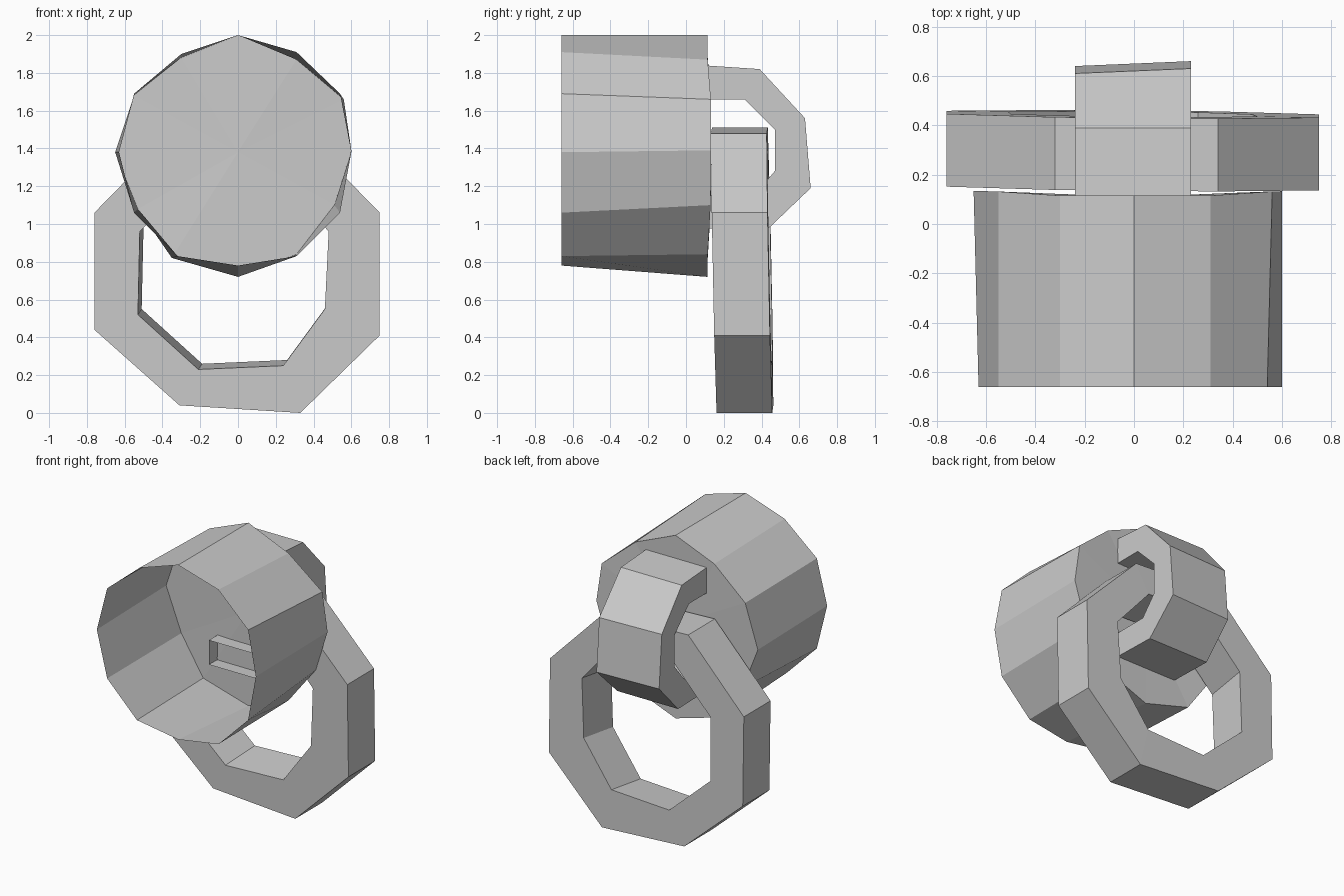
import bpy
import bmesh

cube = bpy.data.objects.get("Cube")
if cube:
    bpy.data.objects.remove(cube)

grey = bpy.data.materials.new("plain grey")
grey.use_nodes = True
colour = (0.6, 0.6, 0.6, 1)
grey.diffuse_color = colour
grey.node_tree.nodes["Principled BSDF"].inputs["Base Color"].default_value = colour


def bridge(bm, loop_a, loop_b, closed=True):
    """Join two vertex loops of equal length with quads."""
    n = len(loop_a)
    for i in range(n if closed else n - 1):
        j = (i + 1) % n
        bm.faces.new((loop_a[i], loop_a[j], loop_b[j], loop_b[i]))


def loop(bm, points):
    return [bm.verts.new(p) for p in points]


def finish(bm, name):
    bmesh.ops.recalc_face_normals(bm, faces=bm.faces)
    mesh = bpy.data.meshes.new(name)
    bm.to_mesh(mesh)
    bm.free()
    mesh.materials.append(grey)
    obj = bpy.data.objects.new(name, mesh)
    bpy.context.collection.objects.link(obj)


# Open twelve-sided cup: a thin wall and a closed back
front_rim = [(0, 2), (.31, 1.91), (.54, 1.69), (.6, 1.38), (.54, 1.06), (.31, .83),
             (0, .78), (-.32, .83), (-.55, 1.06), (-.63, 1.38), (-.55, 1.69), (-.3, 1.9)]
back_rim = [(0, 2), (.31, 1.87), (.56, 1.66), (.6, 1.39), (.51, 1.1), (.31, .84),
            (0, .72), (-.35, .82), (-.53, 1.08), (-.65, 1.38), (-.55, 1.68), (-.3, 1.88)]
bm = bmesh.new()
front = loop(bm, [(x, -.66, z) for x, z in front_rim])
back = loop(bm, [(x, .115 + .03 * abs(x) * (x < -.5 or x > .5), z) for x, z in back_rim])
bridge(bm, front, back)
centre = bm.verts.new((0, .11, 1.38))
for i in range(len(back)):
    bm.faces.new((back[i], back[i - 1], centre))
finish(bm, "cup")

# Large octagonal ring
outer = [(-.31, .04), (.33, 0), (.75, .41), (.75, 1.06),
         (.34, 1.48), (-.32, 1.51), (-.76, 1.06), (-.76, .44)]
inner = [(-.21, .23), (.24, .25), (.46, .55), (.48, .96),
         (.22, 1.26), (-.22, 1.27), (-.52, .96), (-.53, .52)]


def ring_y(x, z, base):
    return base + .02 * (.75 - z) - .01 * x


bm = bmesh.new()
outer_front = loop(bm, [(x, ring_y(x, z, .15), z) for x, z in outer])
outer_back = loop(bm, [(x, ring_y(x, z, .445), z) for x, z in outer])
inner_back = loop(bm, [(x + .02, ring_y(x, z, .445), z + .03) for x, z in inner])
inner_front = loop(bm, [(x, ring_y(x, z, .15), z) for x, z in inner])
bands = [outer_front, outer_back, inner_back, inner_front]
for a, b in zip(bands, bands[1:] + bands[:1]):
    bridge(bm, a, b)
finish(bm, "ring")

# Bent loop that holds the ring, open at the ends that enter the cup
path_out = [(.09, 1.84), (.39, 1.82), (.63, 1.56), (.66, 1.19), (.43, .97), (.02, .98)]
path_in = [(.09, 1.66), (.31, 1.66), (.47, 1.5), (.47, 1.28), (.36, 1.15), (.02, 1.15)]
bm = bmesh.new()
sides = []
for x, path, skew in ((-.24, path_out, -.02), (.23, path_out, 0),
                      (.23, path_in, 0), (-.24, path_in, 0)):
    sides.append(loop(bm, [(x, y + skew * (y > .6), z) for y, z in path]))
for a, b in zip(sides, sides[1:] + sides[:1]):
    bridge(bm, a, b, closed=False)
finish(bm, "holding_loop")
